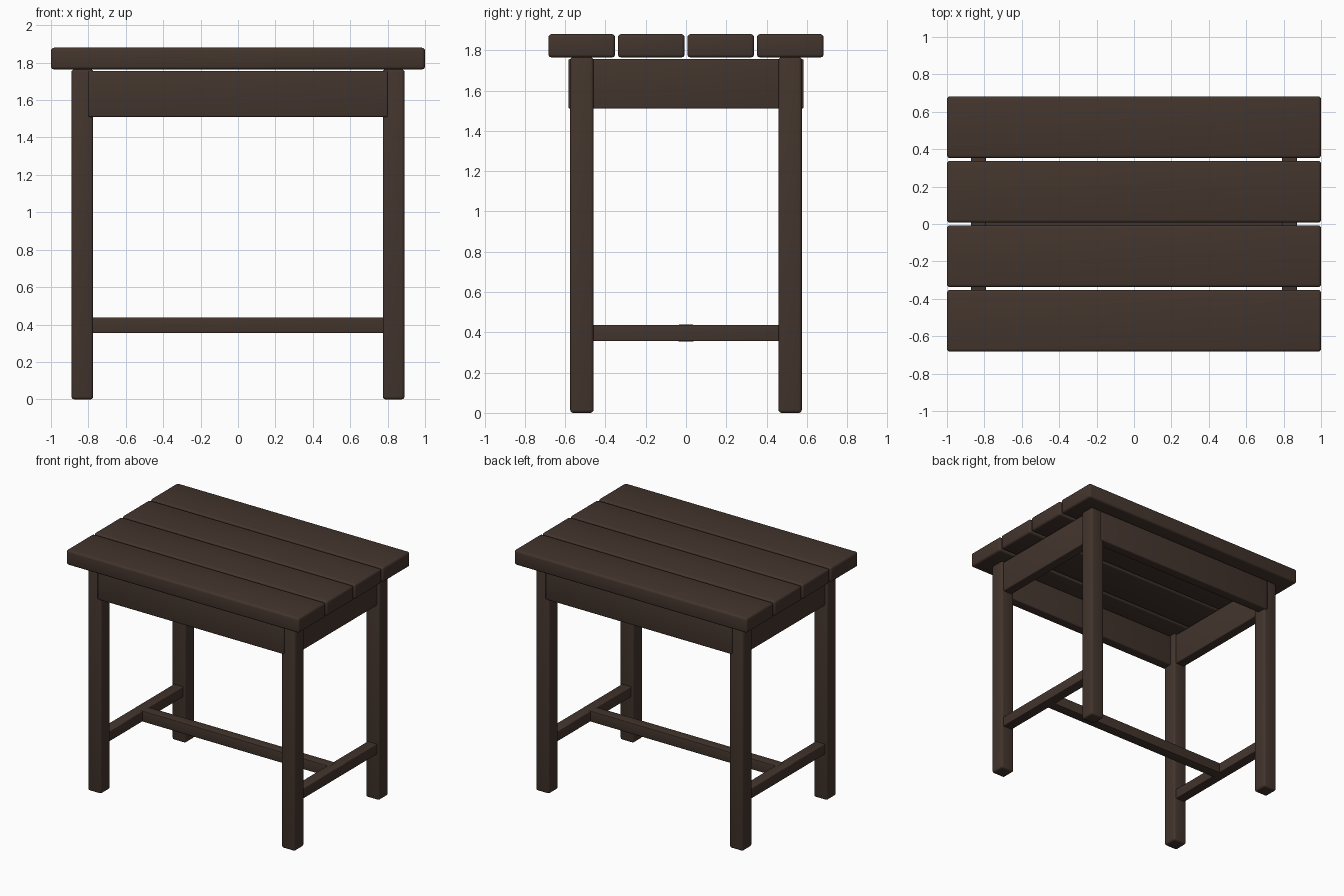
import bpy
import math

cube = bpy.data.objects.get("Cube")
if cube:
    bpy.data.objects.remove(cube, do_unlink=True)

# Single dark wood colour
wood = bpy.data.materials.new("dark_brown_wood")
wood.use_nodes = True
WOOD_COLOUR = (0.056, 0.035, 0.026, 1.0)
wood.diffuse_color = WOOD_COLOUR
wood.node_tree.nodes["Principled BSDF"].inputs["Base Color"].default_value = WOOD_COLOUR


def beam(name, centre, size, bevel):
    """Squared timber with rounded edges."""
    bpy.ops.mesh.primitive_cube_add(size=1, location=centre)
    obj = bpy.context.object
    obj.name = name
    obj.scale = size
    bpy.ops.object.transform_apply(location=False, rotation=False, scale=True)
    obj.data.materials.append(wood)
    mod = obj.modifiers.new("rounded_edges", 'BEVEL')
    mod.width = bevel
    mod.segments = 3
    bpy.ops.object.modifier_apply(modifier=mod.name)
    bpy.ops.object.shade_smooth_by_angle(angle=math.radians(35))
    return obj


# Tabletop: four planks with narrow gaps
PLANK_PITCH = 0.345
for i in range(4):
    beam(f"top_plank_{i + 1}", (0, (i - 1.5) * PLANK_PITCH, 1.822), (2.0, 0.331, 0.116), 0.016)

# Legs
LEG_X, LEG_Y, LEG_TOP = 0.832, 0.517, 1.765
for x_side, x_name in ((1, "left"), (-1, "right")):
    for y_side, y_name in ((-1, "front"), (1, "back")):
        beam(f"{y_name}_{x_name}_leg", (x_side * LEG_X, y_side * LEG_Y, LEG_TOP / 2),
             (0.116, 0.116, LEG_TOP), 0.015)

# Aprons under the top: long ones sit slightly proud of the legs
APRON_Z, APRON_H = 1.633, 0.246
for y_side, y_name in ((-1, "front"), (1, "back")):
    beam(f"{y_name}_apron", (0, y_side * 0.544, APRON_Z), (1.6, 0.08, APRON_H), 0.008)
for x_side, x_name in ((1, "left"), (-1, "right")):
    beam(f"{x_name}_apron", (x_side * LEG_X, 0, APRON_Z), (0.08, 1.0, APRON_H), 0.008)

# H-shaped stretcher near the floor
STRETCHER_Z = 0.396
for x_side, x_name in ((1, "left"), (-1, "right")):
    beam(f"{x_name}_stretcher", (x_side * LEG_X, 0, STRETCHER_Z), (0.08, 0.96, 0.08), 0.005)
beam("middle_stretcher", (0, 0, STRETCHER_Z), (1.62, 0.08, 0.083), 0.005)
